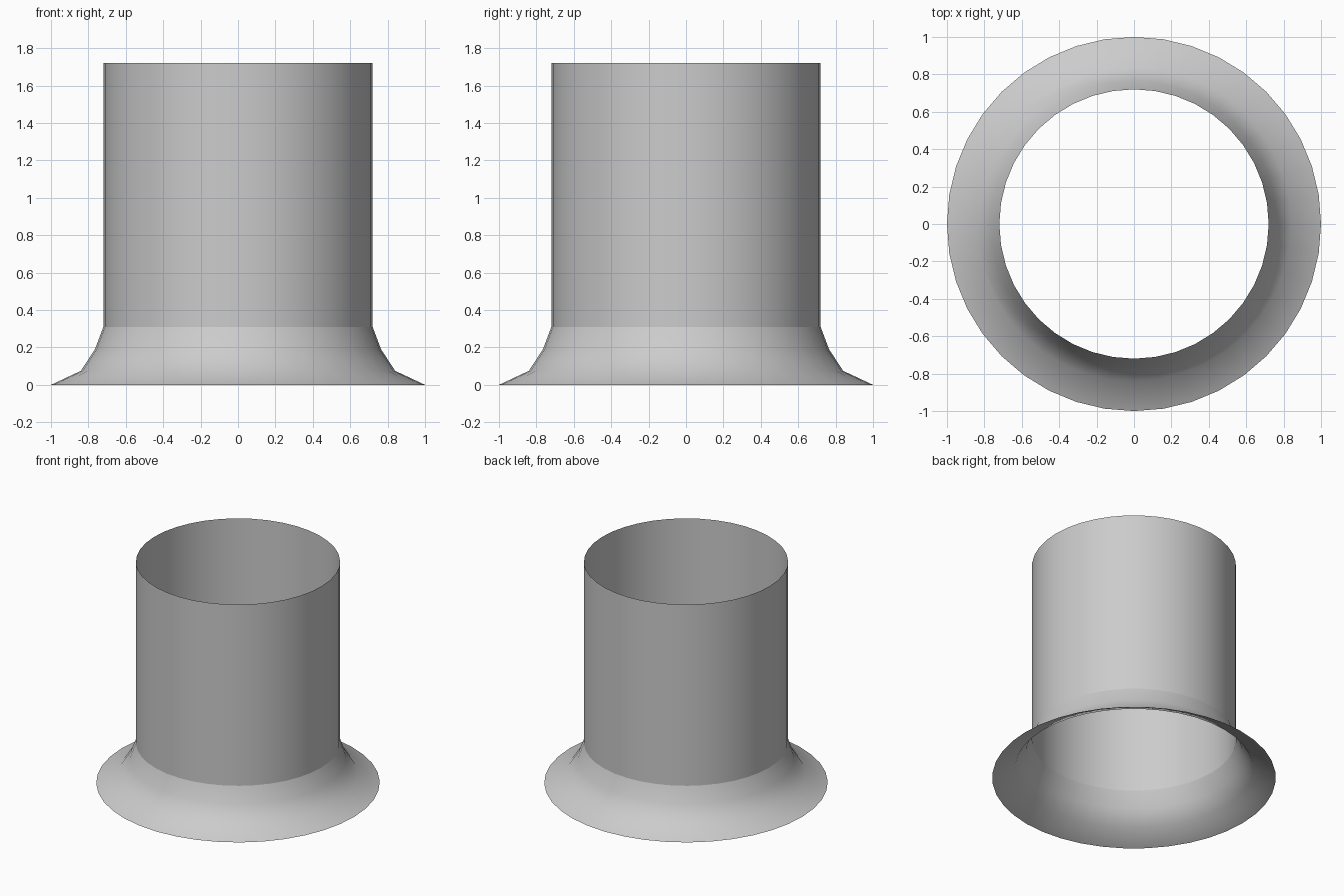
import bpy, bmesh, math

if "Cube" in bpy.data.objects:
    bpy.data.objects.remove(bpy.data.objects["Cube"])

SIDES = 40

def lathe(name, profile):
    # Open surface of revolution around z
    bm = bmesh.new()
    rings = [[bm.verts.new((r * math.cos(2 * math.pi * i / SIDES),
                            r * math.sin(2 * math.pi * i / SIDES), z))
              for i in range(SIDES)] for r, z in profile]
    for low, high in zip(rings, rings[1:]):
        for i in range(SIDES):
            j = (i + 1) % SIDES
            bm.faces.new((low[i], low[j], high[j], high[i])).smooth = True
    mesh = bpy.data.meshes.new(name)
    bm.to_mesh(mesh)
    bm.free()
    obj = bpy.data.objects.new(name, mesh)
    bpy.context.collection.objects.link(obj)
    return obj

# Straight open pipe
lathe("pipe", [(0.72, 0.31), (0.72, 1.72)])

# Flared skirt at the foot
lathe("flared_base", [(1.0, 0.0), (0.84, 0.075), (0.765, 0.19), (0.72, 0.31)])
